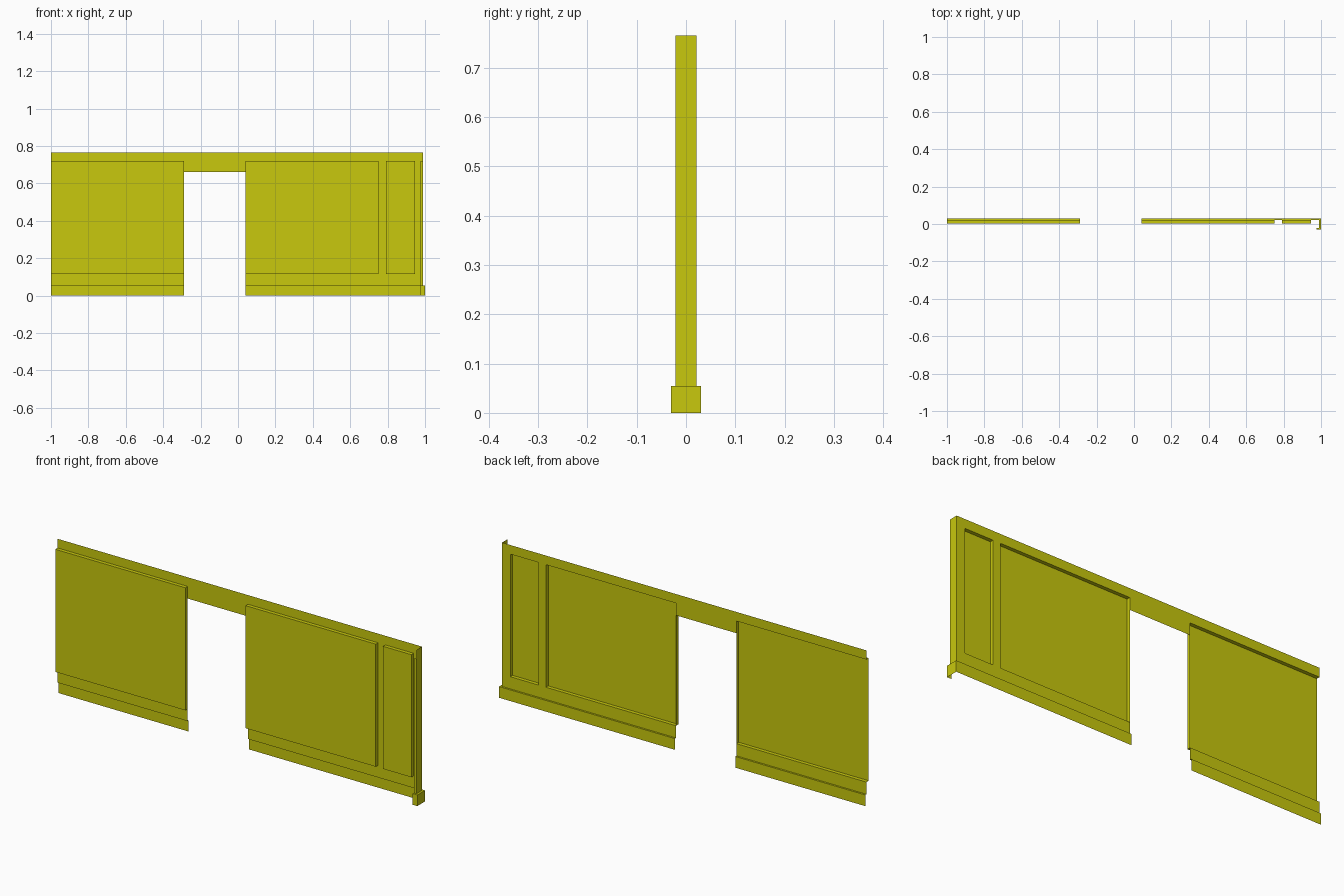
import bpy
import bmesh

if "Cube" in bpy.data.objects:
    bpy.data.objects.remove(bpy.data.objects["Cube"])

WALL_Y, PANEL_Y, BASE_Y = 0.021, 0.003, 0.03
BASE_Z, LOW_Z, DOOR_Z, HIGH_Z, TOP_Z = 0.055, 0.115, 0.66, 0.72, 0.765
LEFT, DOOR_L, DOOR_R, END = -1.0, -0.29, 0.04, 0.99
RETURN_X = 0.975

paint = bpy.data.materials.new("yellow_paint")
paint.diffuse_color = (0.58, 0.58, 0.004, 1)
paint.use_nodes = True
paint.node_tree.nodes["Principled BSDF"].inputs["Base Color"].default_value = paint.diffuse_color


def make_object(name, quads):
    bm = bmesh.new()
    for quad in quads:
        bm.faces.new([bm.verts.new(p) for p in quad])
    bmesh.ops.remove_doubles(bm, verts=bm.verts, dist=0.0001)
    mesh = bpy.data.meshes.new(name)
    bm.to_mesh(mesh)
    bm.free()
    mesh.materials.append(paint)
    bpy.context.collection.objects.link(bpy.data.objects.new(name, mesh))


def upright(path, z0, z1):
    """Vertical sheet along a plan path, facing to the right of the path."""
    return [((*a, z0), (*b, z0), (*b, z1), (*a, z1))
            for a, b in zip(path, path[1:])]


def shelf(inner, outer, z):
    """Flat upward-facing strip between two matching plan paths."""
    return [((*outer[i], z), (*outer[i + 1], z), (*inner[i + 1], z), (*inner[i], z))
            for i in range(len(inner) - 1)]


def wall_strip(x0, x1, z0, z1):
    return upright([(x1, WALL_Y), (x0, WALL_Y)], z0, z1)


def recess(name, x0, x1, open_left=False):
    """Sunken panel with its side walls and top and bottom ledges."""
    path = [(x1, WALL_Y), (x1, PANEL_Y), (x0, PANEL_Y)]
    if not open_left:
        path.append((x0, WALL_Y))
    front = [(x1, WALL_Y), (x0, WALL_Y)]
    back = [(x1, PANEL_Y), (x0, PANEL_Y)]
    bottom = shelf(back, front, LOW_Z)
    top = [q[::-1] for q in shelf(back, front, HIGH_Z)]
    make_object(name, upright(path, LOW_Z, HIGH_Z) + bottom + top)


# Flat frame around the panels
frame = wall_strip(LEFT, END, HIGH_Z, TOP_Z)
frame += wall_strip(DOOR_L, DOOR_R, DOOR_Z, HIGH_Z)
for a, b in ((LEFT, DOOR_L), (DOOR_R, END)):
    frame += wall_strip(a, b, BASE_Z, LOW_Z)
for a, b in ((0.75, 0.79), (0.945, END)):
    frame += wall_strip(a, b, LOW_Z, HIGH_Z)
make_object("wall_frame", frame)

# Recessed panels
recess("left_panel", LEFT, DOOR_L, open_left=True)
recess("middle_panel", DOOR_R, 0.75)
recess("narrow_panel", 0.79, 0.945)

# Wall end and its short front return
end = upright([(END, -WALL_Y), (END, WALL_Y)], BASE_Z, TOP_Z)
end += upright([(RETURN_X, -WALL_Y), (END, -WALL_Y)], BASE_Z, HIGH_Z)
make_object("wall_end", end)

# Skirting boards with top ledges
skirtings = {
    "left_skirting": ([(DOOR_L, WALL_Y), (LEFT, WALL_Y)],
                      [(DOOR_L, BASE_Y), (LEFT, BASE_Y)]),
    "right_skirting": ([(RETURN_X, -WALL_Y), (END, -WALL_Y), (END, WALL_Y), (DOOR_R, WALL_Y)],
                       [(RETURN_X, -BASE_Y), (1, -BASE_Y), (1, BASE_Y), (DOOR_R, BASE_Y)]),
}
for name, (inner, outer) in skirtings.items():
    make_object(name, upright(outer, 0, BASE_Z) + shelf(inner, outer, BASE_Z))
